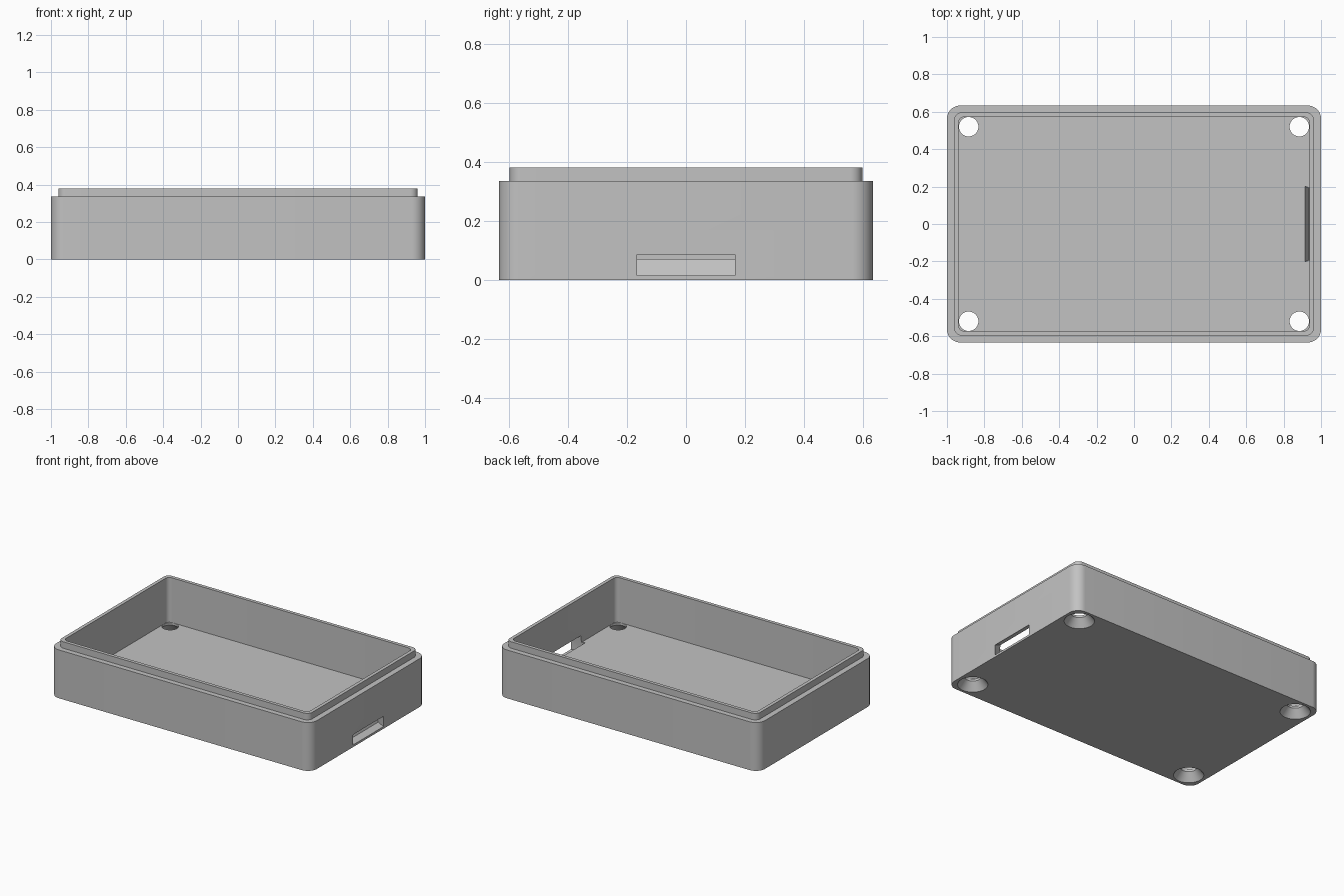
import bpy, bmesh
from math import cos, sin, pi, radians

cube = bpy.data.objects.get("Cube")
if cube:
    bpy.data.objects.remove(cube, do_unlink=True)

grey = bpy.data.materials.new("light grey plastic")
grey.use_nodes = True
colour = (0.54, 0.54, 0.54, 1)
grey.diffuse_color = colour
grey.node_tree.nodes["Principled BSDF"].inputs["Base Color"].default_value = colour


def make_object(name, bm):
    bmesh.ops.recalc_face_normals(bm, faces=bm.faces[:])
    mesh = bpy.data.meshes.new(name)
    bm.to_mesh(mesh)
    bm.free()
    mesh.materials.append(grey)
    obj = bpy.data.objects.new(name, mesh)
    bpy.context.collection.objects.link(obj)
    return obj


def rounded_rect(hx, hy, r, steps=10):
    pts = []
    for i, (sx, sy) in enumerate([(1, 1), (-1, 1), (-1, -1), (1, -1)]):
        for k in range(steps + 1):
            a = (i + k / steps) * pi / 2
            pts.append((sx * (hx - r) + r * cos(a), sy * (hy - r) + r * sin(a)))
    return pts


def circle(x, y, r, n=40):
    return [(x + r * cos(2 * pi * k / n), y + r * sin(2 * pi * k / n)) for k in range(n)]


def stack(name, layers):
    """Closed solid through a list of (outline, z) rings, capped at both ends."""
    bm = bmesh.new()
    rings = [[bm.verts.new((x, y, z)) for x, y in pts] for pts, z in layers]
    for low, high in zip(rings, rings[1:]):
        n = len(low)
        for i in range(n):
            j = (i + 1) % n
            bm.faces.new((low[i], low[j], high[j], high[i]))
    bm.faces.new(rings[0])
    bm.faces.new(rings[-1])
    return make_object(name, bm)


# Tray: outer wall, stepped lip, then down the inside to the floor
outer = rounded_rect(1, 0.633, 0.07)
lip = rounded_rect(0.961, 0.597, 0.04)
cavity = rounded_rect(0.937, 0.573, 0.03)
floor_z, wall_z, lip_z = 0.07, 0.335, 0.38
tray = stack("enclosure_tray", [
    (outer, 0), (outer, wall_z), (lip, wall_z),
    (lip, lip_z), (cavity, lip_z), (cavity, floor_z)])

# Countersunk screw holes in the four corners
cutters = []
for sx in (-1, 1):
    for sy in (-1, 1):
        x, y = sx * 0.884, sy * 0.52
        small = circle(x, y, 0.052)
        cutters.append(stack("screw_hole_cutter", [
            (circle(x, y, 0.097), -0.002), (small, 0.055), (small, 0.09)]))

# Port opening in the +x wall, flaring towards the inside
bm = bmesh.new()
section = [(1.002, 0.165, 0.015), (0.935, 0.2, 0.015),
           (0.886, 0.204, 0.145), (1.002, 0.165, 0.085)]
for x, y, z in section:
    for side in (-1, 1):
        bm.verts.new((x, side * y, z))
bmesh.ops.convex_hull(bm, input=bm.verts[:])
cutters.append(make_object("port_cutter", bm))

# Cut the openings and bake the result
for cutter in cutters:
    cutter.hide_render = True
    mod = tray.modifiers.new("cut", "BOOLEAN")
    mod.operation = "DIFFERENCE"
    mod.solver = "EXACT"
    mod.object = cutter
graph = bpy.context.evaluated_depsgraph_get()
baked = bpy.data.meshes.new_from_object(tray.evaluated_get(graph))
tray.modifiers.clear()
tray.data = baked
for cutter in cutters:
    bpy.data.objects.remove(cutter, do_unlink=True)

# Smooth rounded corners, crisp edges
bpy.ops.object.select_all(action="DESELECT")
tray.select_set(True)
bpy.context.view_layer.objects.active = tray
bpy.ops.object.shade_smooth_by_angle(angle=radians(30))
